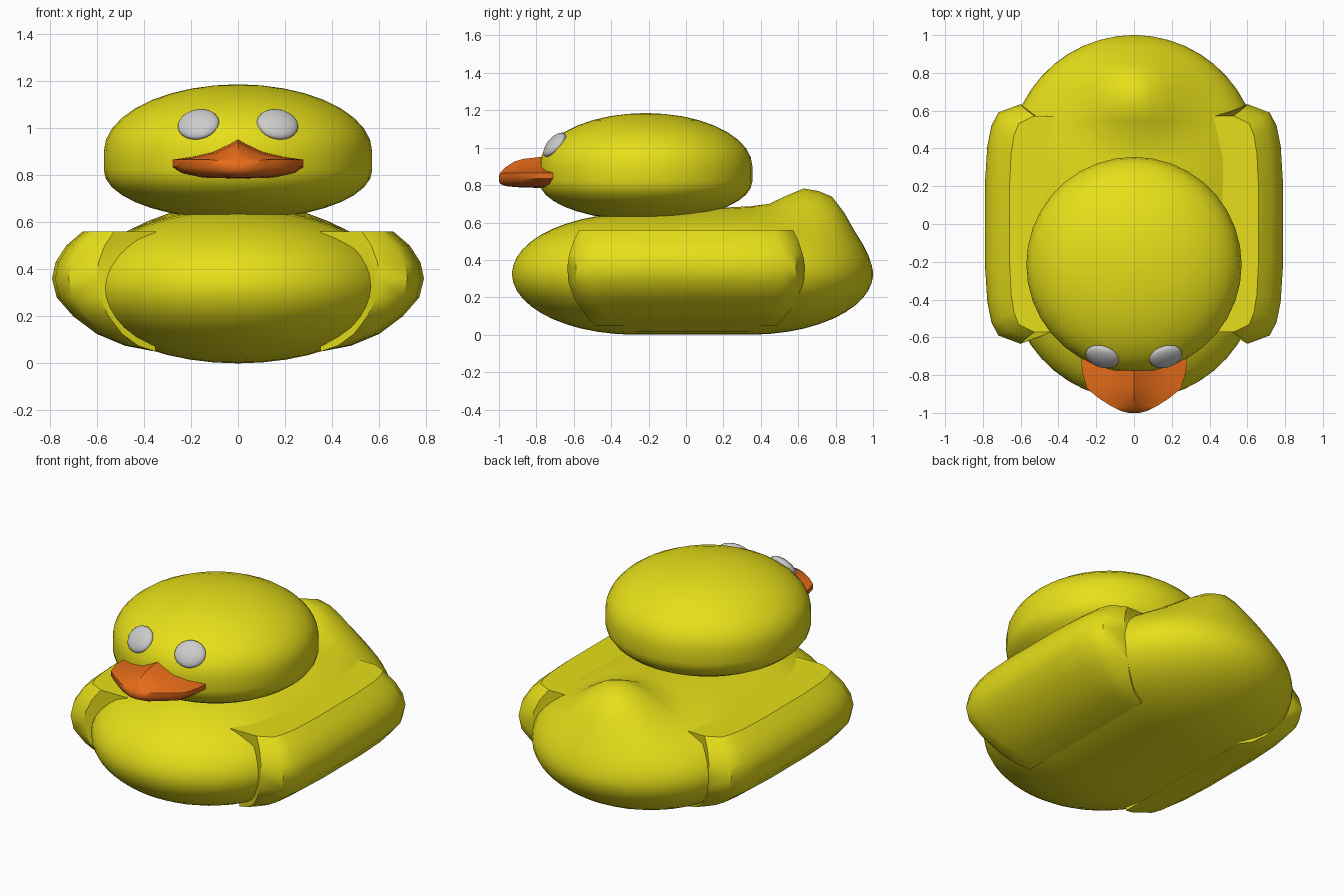
import bpy, bmesh, math
from mathutils import Vector

if "Cube" in bpy.data.objects:
    bpy.data.objects.remove(bpy.data.objects["Cube"])


def material(name, rgb):
    m = bpy.data.materials.new(name)
    m.diffuse_color = (*rgb, 1)
    m.use_nodes = True
    m.node_tree.nodes["Principled BSDF"].inputs["Base Color"].default_value = m.diffuse_color
    return m


YELLOW = material("yellow", (0.8, 0.74, 0.01))
ORANGE = material("orange", (0.8, 0.15, 0.01))
WHITE = material("white", (0.8, 0.8, 0.8))
BLACK = material("black", (0.01, 0.01, 0.01))


def loft(name, rings, mat, angle=40):
    """Skin equal-sized closed rings, cap both ends, smooth shade."""
    bm = bmesh.new()
    vs = [[bm.verts.new(p) for p in r] for r in rings]
    n = len(rings[0])
    for a, b in zip(vs, vs[1:]):
        for i in range(n):
            j = (i + 1) % n
            bm.faces.new((a[i], a[j], b[j], b[i]))
    bm.faces.new(vs[0])
    bm.faces.new(vs[-1])
    bmesh.ops.recalc_face_normals(bm, faces=bm.faces)
    me = bpy.data.meshes.new(name)
    bm.to_mesh(me)
    bm.free()
    ob = bpy.data.objects.new(name, me)
    bpy.context.collection.objects.link(ob)
    finish(ob, mat, angle)
    return ob


def finish(ob, mat, angle=40):
    ob.data.materials.append(mat)
    bpy.ops.object.select_all(action='DESELECT')
    ob.select_set(True)
    bpy.context.view_layer.objects.active = ob
    bpy.ops.object.shade_smooth_by_angle(angle=math.radians(angle))


def interp(table, t):
    if t <= table[0][0]:
        return table[0][1]
    for (a, u), (b, v) in zip(table, table[1:]):
        if t <= b:
            return u + (v - u) * (t - a) / (b - a)
    return table[-1][1]


def circle(n):
    return [(math.cos(2 * math.pi * i / n), math.sin(2 * math.pi * i / n)) for i in range(n)]


# body: stretched flattened sphere with the tail pulled up at the back
LIFT = [(-0.4, 0), (0.2, 0.03), (0.42, 0.04), (0.54, 0.11), (0.63, 0.165),
        (0.72, 0.175), (0.8, 0.17), (0.9, 0.06), (0.99, 0)]
steps = [math.radians(d) for d in (2, 8, 16, 24, 32, 40, 48, 56, 64, 72, 81, 90)]
sections = [(-0.27 - 0.66 * math.cos(a), math.sin(a)) for a in steps]
sections += [(-0.1, 1), (0.1, 1)]
sections += [(0.34 + 0.66 * math.cos(a), math.sin(a)) for a in reversed(steps)]
rings = []
for y, s in sections:
    ring = []
    for c, d in circle(40):
        x, z = 0.66 * s * c, 0.325 * (1 + s * d)
        fall = math.exp(-(x / 0.28) ** 2) if y > 0.42 else math.exp(-(x / 0.45) ** 2)
        ring.append((x, y, z + max(d, 0) * fall * interp(LIFT, y)))
    rings.append(ring)
loft("body", rings, YELLOW, 60)

# head: two half ellipsoids joined by a short straight band
arcs = [math.radians(d) for d in (1, 10, 20, 30, 40, 50, 60, 70, 80, 90)]
levels = [(0.82 - 0.21 * math.cos(a), math.sin(a)) for a in arcs]
levels += [(0.90 + 0.285 * math.cos(a), math.sin(a)) for a in reversed(arcs)]
loft("head", [[(0.57 * s * c, -0.215 + 0.57 * s * d, z) for c, d in circle(36)]
              for z, s in levels], YELLOW)

# wings: rounded profile run front to back, narrowing at the ends
wing_profile = [(0.35, 0.56), (0.5, 0.56), (0.66, 0.56), (0.73, 0.50), (0.775, 0.43),
                (0.79, 0.36), (0.77, 0.28), (0.70, 0.20), (0.60, 0.125),
                (0.48, 0.075), (0.35, 0.05)]
wing_ends = [(0.2, 1), (0.41, 0.97), (0.52, 0.92), (0.59, 0.84), (0.635, 0.57)]
wing_sections = [(-t, s) for t, s in reversed(wing_ends)] + wing_ends
for side, label in ((1, "right"), (-1, "left")):
    rings = []
    for t, s in wing_sections:
        ring = []
        for x, z in wing_profile:
            h = (z - 0.34) / 0.28
            bulge = 1 - (0.16 if h > 0 else 0.22) * h * h
            ring.append((side * (0.35 + (x - 0.35) * s), t * bulge, z))
        rings.append(ring)
    loft("wing_" + label, rings, YELLOW)

# beak: ridged upper bill over a shallow rounded lower bill
beak_sections = [(-0.62, 0.27, 0.955, 0.785), (-0.70, 0.28, 0.955, 0.785),
                 (-0.78, 0.275, 0.95, 0.785), (-0.87, 0.25, 0.94, 0.787),
                 (-0.92, 0.19, 0.925, 0.79), (-0.965, 0.12, 0.895, 0.795),
                 (-0.99, 0.07, 0.87, 0.805), (-1.0, 0.03, 0.85, 0.82)]
rings = []
for y, w, top, bot in beak_sections:
    lip = min(0.865, top - 0.01)
    rise = top - lip
    half = [(0.12 * w, lip + rise * 0.78), (0.38 * w, lip + rise * 0.38),
            (0.7 * w, lip + rise * 0.14), (w, lip), (w, 0.835),
            (0.85 * w, bot + (0.835 - bot) * 0.45), (0.55 * w, bot + 0.004)]
    ring = [(0, y, top)] + [(x, y, z) for x, z in half] + [(0, y, bot)]
    ring += [(-x, y, z) for x, z in reversed(half)]
    rings.append(ring)
loft("beak", rings, ORANGE, 45)


def ellipsoid(name, centre, radii, normal, mat):
    bpy.ops.mesh.primitive_uv_sphere_add(segments=24, ring_count=12, location=centre)
    ob = bpy.context.object
    ob.name = name
    ob.scale = radii
    ob.rotation_euler = normal.to_track_quat('Z', 'Y').to_euler()
    finish(ob, mat)


# eyes: flattened discs lying on the head, with raised pupils
for side, label in ((1, "right"), (-1, "left")):
    normal = Vector((side * 0.45, -1.51, 1.3)).normalized()
    centre = Vector((side * 0.168, -0.702, 1.015))
    ellipsoid("eye_" + label, centre, (0.09, 0.08, 0.035), normal, WHITE)
    ellipsoid("pupil_" + label, centre + normal * 0.03 + Vector((0, 0, -0.018)),
              (0.04, 0.022, 0.012), normal, BLACK)
